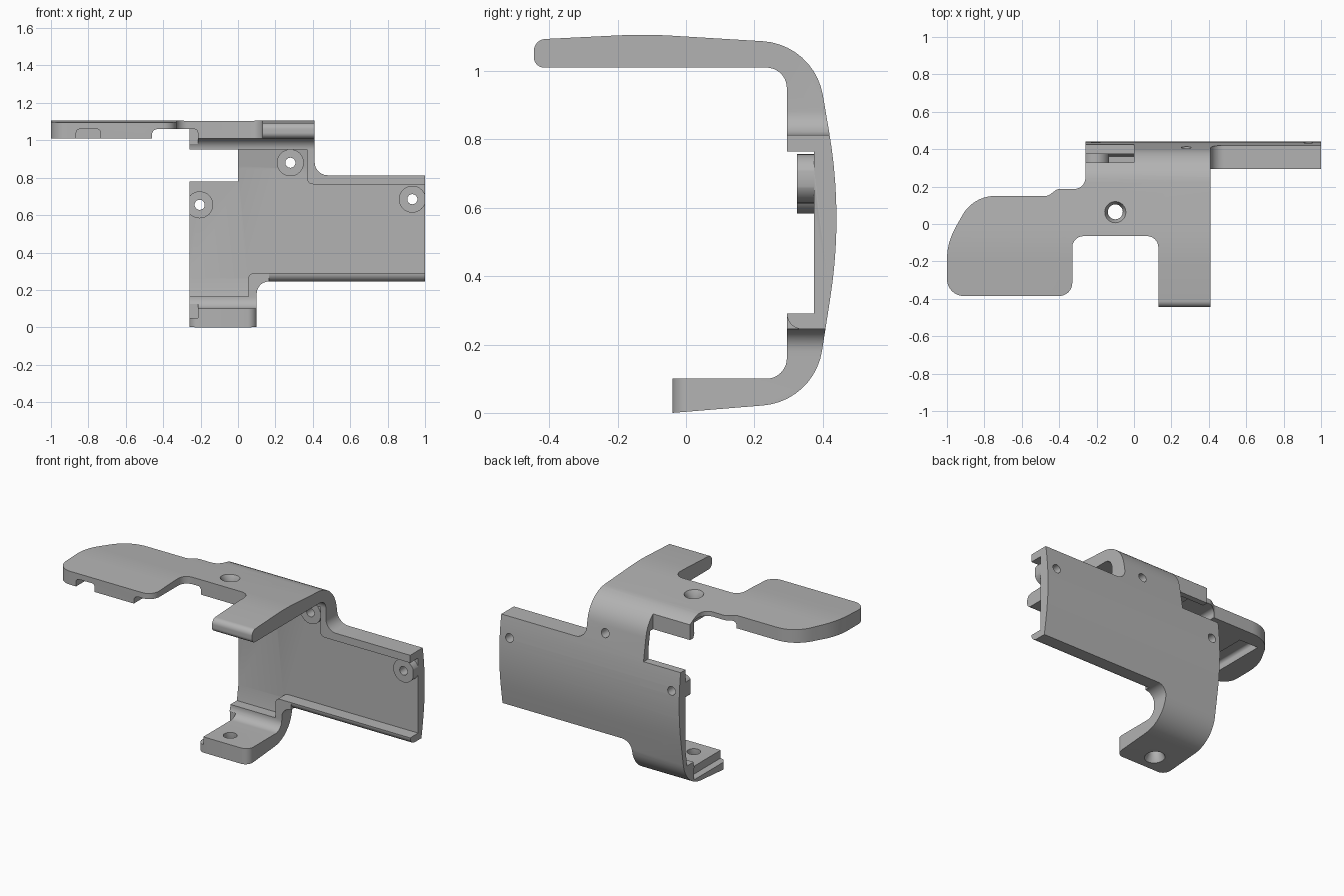
import bpy, bmesh, math
from mathutils import Vector, Matrix

cube = bpy.data.objects.get("Cube")
if cube:
    bpy.data.objects.remove(cube, do_unlink=True)

grey = bpy.data.materials.new("plain grey")
grey.use_nodes = True
grey.diffuse_color = (0.45, 0.45, 0.45, 1)
grey.node_tree.nodes["Principled BSDF"].inputs["Base Color"].default_value = grey.diffuse_color


def rounded(points, steps=10):
    """Outline with an optional fillet radius as third value of each corner."""
    out = []
    for i, p in enumerate(points):
        c = Vector(p[:2])
        r = p[2] if len(p) > 2 else 0
        if not r:
            out.append(c)
            continue
        a = (Vector(points[i - 1][:2]) - c).normalized()
        b = (Vector(points[(i + 1) % len(points)][:2]) - c).normalized()
        half = a.angle(b) / 2
        centre = c + (a + b).normalized() * r / math.sin(half)
        start = c + a * r / math.tan(half) - centre
        end = c + b * r / math.tan(half) - centre
        turn = math.pi - 2 * half
        for k in range(steps + 1):
            t = k / steps
            out.append(centre + (start * math.sin((1 - t) * turn)
                                 + end * math.sin(t * turn)) / math.sin(turn))
    return out


def finish(name, bm):
    bmesh.ops.recalc_face_normals(bm, faces=bm.faces)
    mesh = bpy.data.meshes.new(name)
    bm.to_mesh(mesh)
    bm.free()
    mesh.materials.append(grey)
    ob = bpy.data.objects.new(name, mesh)
    bpy.context.collection.objects.link(ob)
    return ob


def prism(name, points, axis, lo, hi):
    """Extrude an outline along an axis."""
    place = {"x": lambda p, d: (d, p[0], p[1]),
             "y": lambda p, d: (p[0], d, p[1]),
             "z": lambda p, d: (p[0], p[1], d)}[axis]
    bm = bmesh.new()
    outline = rounded(points)
    ends = [[bm.verts.new(place(p, d)) for p in outline] for d in (lo, hi)]
    for ring in ends:
        bm.faces.new(ring)
    n = len(outline)
    for i in range(n):
        j = (i + 1) % n
        bm.faces.new((ends[0][i], ends[0][j], ends[1][j], ends[1][i]))
    return finish(name, bm)


def box(name, x, y, z):
    return prism(name, [(x[0], y[0]), (x[1], y[0]), (x[1], y[1]), (x[0], y[1])], "z", *z)


def rod(name, centre, length, r1, r2, axis):
    bm = bmesh.new()
    bmesh.ops.create_cone(bm, cap_ends=True, segments=32, radius1=r1, radius2=r2, depth=length)
    turn = Matrix.Rotation(math.radians(-90), 4, "X") if axis == "y" else Matrix()
    bm.transform(Matrix.Translation(centre) @ turn)
    return finish(name, bm)


def corner(name, c, sx, sy, r, axis, lo, hi):
    """Waste piece that rounds off an outer corner."""
    e = 0.01
    arc = [(c[0] + sx * r * (1 - math.sin(t)), c[1] + sy * r * (1 - math.cos(t)))
           for t in [k * math.pi / 16 for k in range(9)]]
    pts = [(c[0] - sx * e, c[1] - sy * e), (c[0] + sx * r, c[1] - sy * e)]
    pts += arc + [(c[0] - sx * e, c[1] + sy * r)]
    return prism(name, pts, axis, lo, hi)


def combine(target, tool, operation="DIFFERENCE"):
    mod = target.modifiers.new("shape", "BOOLEAN")
    mod.operation = operation
    mod.solver = "EXACT"
    mod.object = tool
    bpy.context.view_layer.objects.active = target
    bpy.ops.object.modifier_apply(modifier=mod.name)
    bpy.data.objects.remove(tool, do_unlink=True)


# C-shaped shell seen from the side
body = prism("bracket_body", [
    (-0.445, 1.01, 0.03), (-0.445, 1.092, 0.035), (-0.12, 1.108, 1.5), (0.375, 1.078, 0.19),
    (0.46, 0.58, 1.5), (0.375, 0.034, 0.19), (-0.04, 0), (-0.04, 0.1),
    (0.295, 0.1, 0.06), (0.295, 1.01, 0.06)], "x", -1.2, 1.2)

# Shallow recess inside the back wall
recess = prism("recess", [(0.2, 0.1), (0.35, 0.1), (0.375, 0.26), (0.375, 0.85),
                          (0.355, 0.97), (0.2, 0.97)], "x", -0.4, 1.3)
combine(recess, prism("recess_outline", [
    (-0.3, 0.165), (0.055, 0.165), (0.055, 0.29, 0.03), (1.25, 0.29), (1.25, 0.765),
    (0.37, 0.765, 0.03), (0.37, 0.95), (-0.3, 0.95)], "y", 0.1, 0.6), "INTERSECT")
combine(body, recess)

# Screw bosses
bosses = [(-0.205, 0.655), (0.28, 0.88), (0.932, 0.685)]
for x, z in bosses:
    combine(body, rod("boss", (x, 0.357, z), 0.064, 0.072, 0.072, "y"), "UNION")

# Trim to the front and plan outlines
combine(body, prism("front_outline", [
    (-0.26, -0.1), (0.1, -0.1), (0.1, 0.245, 0.065), (1, 0.245), (1, 0.813),
    (0.41, 0.813, 0.07), (0.41, 1.2), (-1.1, 1.2), (-1.1, 0.95), (0, 0.95),
    (0, 0.78), (-0.26, 0.78)], "y", -1, 1), "INTERSECT")
combine(body, prism("plan_outline", [
    (-1, -0.385, 0.09), (-0.33, -0.385, 0.07), (-0.33, -0.065, 0.06), (0.13, -0.065, 0.06),
    (0.13, -0.6), (0.41, -0.6), (0.41, 0.25), (1.1, 0.25), (1.1, 0.6), (-0.26, 0.6),
    (-0.26, 0.187, 0.06), (-0.41, 0.187, 0.04), (-0.46, 0.15, 0.04), (-0.86, 0.15, 0.2),
    (-1, -0.1, 0.35)], "z", -0.2, 1.3), "INTERSECT")

# Opening behind the top bend, underside step, finger slot and foot groove
combine(body, box("bend_opening", (-0.4, 0), (0.33, 0.6), (0.78, 1.3)))
combine(body, prism("underside_step", [(-0.46, 0.98), (-0.46, 1.06, 0.03), (-0.215, 1.06, 0.02),
                                       (-0.215, 0.98)], "y", -0.6, 0.29))
combine(body, prism("plate_slot", [(-0.865, 0.9), (-0.865, 1.06, 0.02), (-0.735, 1.06, 0.02),
                                   (-0.735, 0.9)], "y", -0.6, 0.05))
combine(body, box("foot_groove", (-0.4, -0.215), (-0.2, 0.29), (0.05, 0.125)))

# Rounded lower lip and foot corners
combine(body, corner("lip_round", (0.295, 0.245), 1, 1, 0.045, "x", 0.165, 1.1))
for x, side in ((0.1, -1), (-0.26, 1)):
    combine(body, corner("foot_round", (x, -0.04), side, 1, 0.05, "z", -0.1, 0.2))

# Screw holes through the bosses
for x, z in bosses:
    combine(body, rod("screw_hole", (x, 0.4, z), 0.4, 0.027, 0.027, "y"))

# Countersunk holes through plate and foot
for z, r1, r2 in ((1.09, 0.04, 0.066), (0.018, 0.066, 0.04)):
    combine(body, rod("plain_hole", (-0.1, 0.065, z), 0.4, 0.04, 0.04, "z"))
    combine(body, rod("countersink", (-0.1, 0.065, z), 0.05, r1, r2, "z"))

# Smooth the curved surfaces, keep edges crisp
bpy.ops.object.select_all(action="DESELECT")
body.select_set(True)
bpy.context.view_layer.objects.active = body
bpy.ops.object.shade_smooth_by_angle(angle=math.radians(30))
